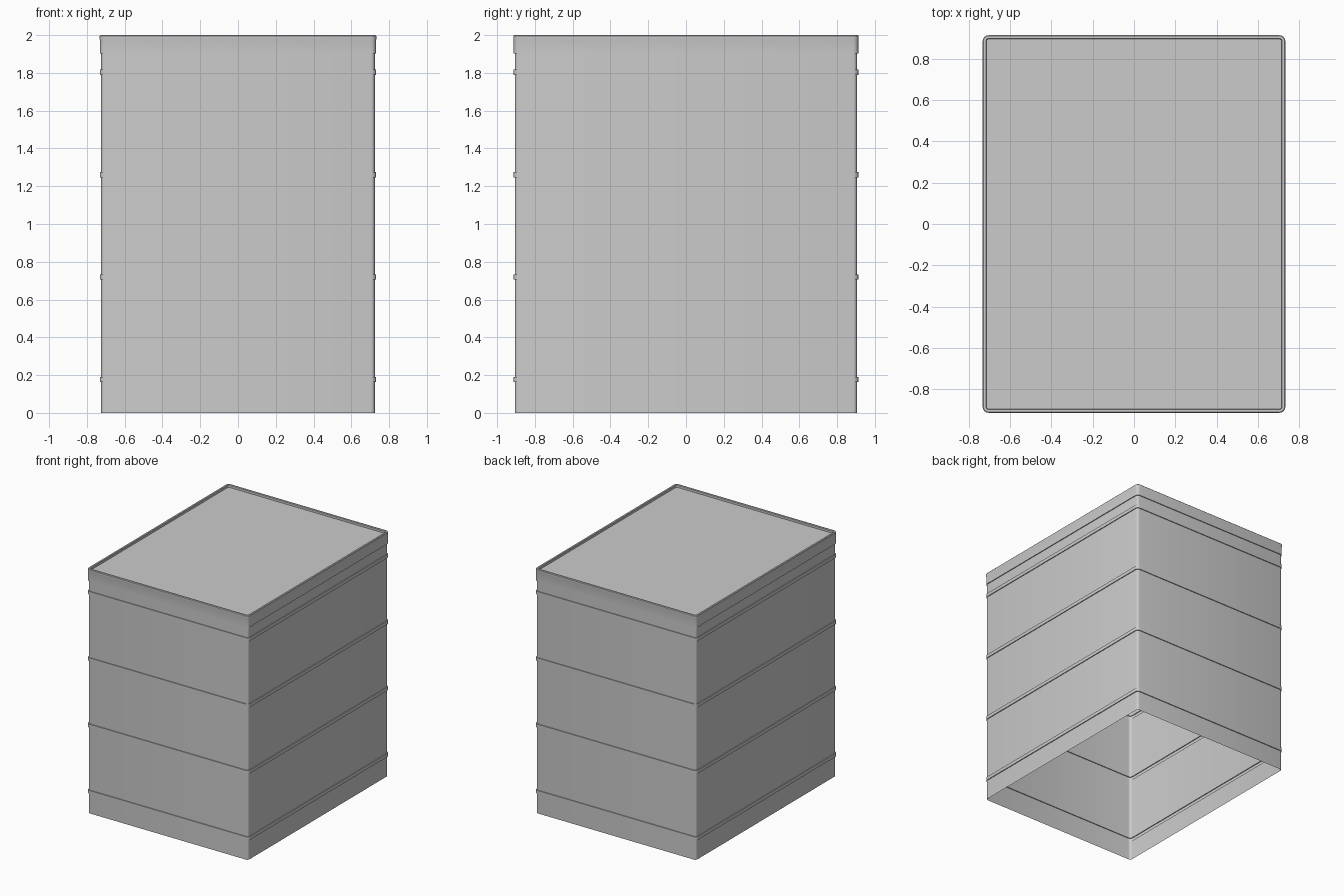
import bpy, bmesh, math

cube = bpy.data.objects.get("Cube")
if cube:
    bpy.data.objects.remove(cube)

HALF_X, HALF_Y, RADIUS = 0.724, 0.905, 0.02
RIB, RIB_HEIGHT = 0.007, 0.028

grey = bpy.data.materials.new("light grey")
grey.use_nodes = True
grey.diffuse_color = (0.6, 0.6, 0.6, 1)
grey.node_tree.nodes["Principled BSDF"].inputs["Base Color"].default_value = grey.diffuse_color


def ring(bm, offset, z, steps=4):
    """Rounded rectangle, grown outward by offset."""
    r = RADIUS + offset
    cx, cy = HALF_X - RADIUS, HALF_Y - RADIUS
    verts = []
    for corner, (sx, sy) in enumerate([(1, 1), (-1, 1), (-1, -1), (1, -1)]):
        for i in range(steps + 1):
            a = math.pi / 2 * (corner + i / steps)
            verts.append(bm.verts.new((sx * cx + r * math.cos(a), sy * cy + r * math.sin(a), z)))
    return verts


def shell(name, profile, capped=False):
    """Thin wall following a profile of (offset, z) pairs."""
    bm = bmesh.new()
    rings = [ring(bm, *p) for p in profile]
    for low, high in zip(rings, rings[1:]):
        n = len(low)
        for i in range(n):
            j = (i + 1) % n
            bm.faces.new((low[i], low[j], high[j], high[i]))
    if capped:
        bm.faces.new(rings[-1])
    mesh = bpy.data.meshes.new(name)
    bm.to_mesh(mesh)
    bm.free()
    mesh.materials.append(grey)
    obj = bpy.data.objects.new(name, mesh)
    bpy.context.collection.objects.link(obj)
    bpy.ops.object.select_all(action="DESELECT")
    obj.select_set(True)
    bpy.context.view_layer.objects.active = obj
    bpy.ops.object.shade_smooth_by_angle(angle=math.radians(30))


# Open-bottomed bin wall with four raised ribs
wall = [(0, 0)]
for z in (0.163, 0.705, 1.247, 1.79):
    wall += [(0, z), (RIB, z), (RIB, z + RIB_HEIGHT), (0, z + RIB_HEIGHT)]
wall.append((0, 1.903))
shell("bin_wall", wall)

# Lid with a raised rim around a sunken panel
shell("lid", [(0, 1.903), (RIB, 1.903), (RIB, 1.973), (RIB + 0.001, 1.978),
              (RIB + 0.001, 1.996), (RIB - 0.003, 2.0), (-0.008, 2.0),
              (-0.011, 1.997), (-0.011, 1.98)], capped=True)
